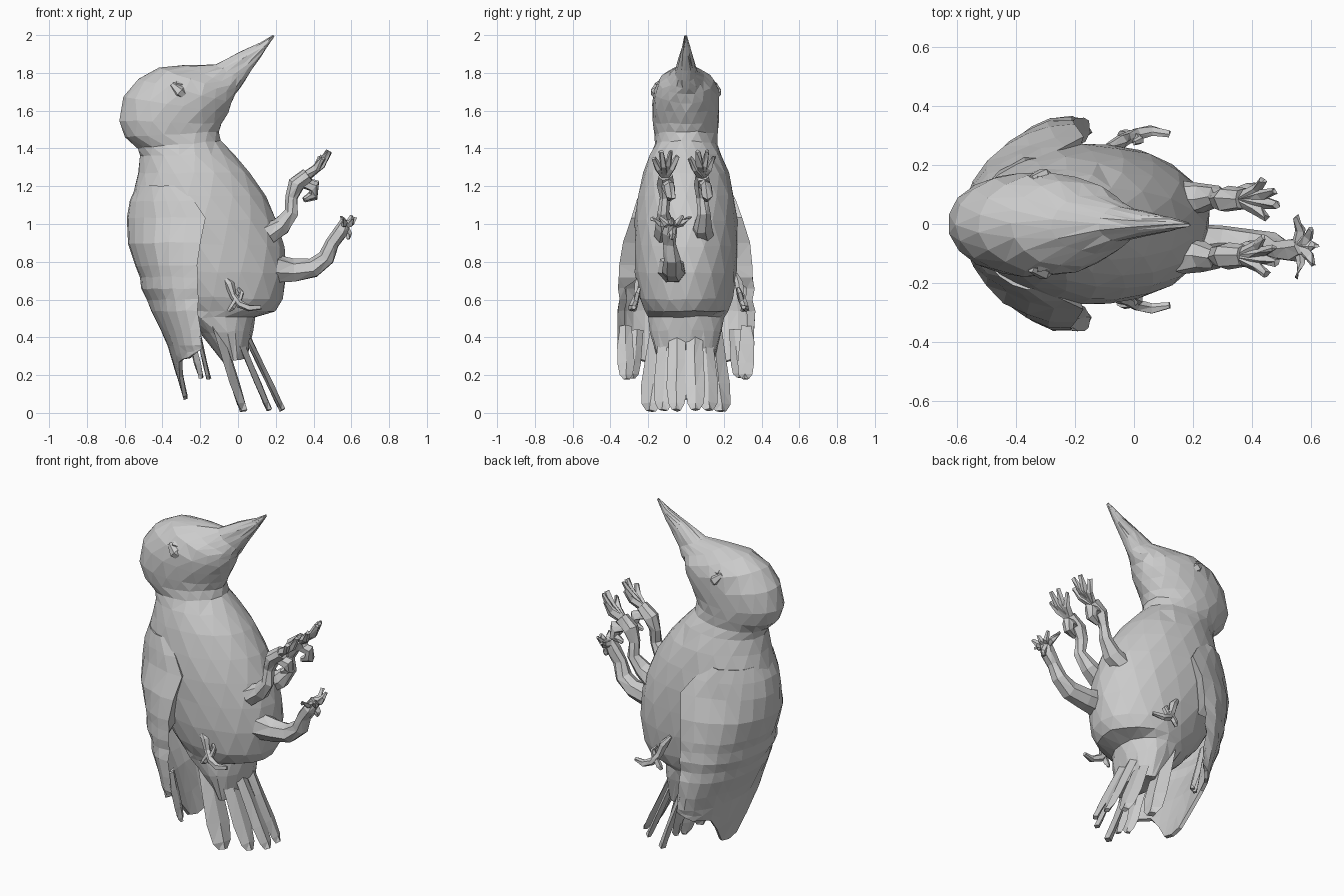
import bpy, bmesh, math, random
from mathutils import Vector as V

if "Cube" in bpy.data.objects:
    bpy.data.objects.remove(bpy.data.objects["Cube"])
random.seed(4)


def finish(name, bm, jitter=0.0):
    for v in bm.verts:
        v.co += V([random.uniform(-jitter, jitter) for _ in range(3)])
    bmesh.ops.triangulate(bm, faces=bm.faces[:])
    bmesh.ops.recalc_face_normals(bm, faces=bm.faces[:])
    me = bpy.data.meshes.new(name)
    bm.to_mesh(me)
    bm.free()
    ob = bpy.data.objects.new(name, me)
    bpy.context.collection.objects.link(ob)
    return ob


def loft(bm, rings):
    rows = [[bm.verts.new(p) for p in r] for r in rings]
    n = len(rows[0])
    for a, b in zip(rows, rows[1:]):
        for i in range(n):
            bm.faces.new((a[i], a[(i + 1) % n], b[(i + 1) % n], b[i]))
    bm.faces.new(rows[0])
    bm.faces.new(rows[-1][::-1])


def tube(bm, pts, radii, n=7):
    pts = [V(p) for p in pts]
    rings = []
    for i, p in enumerate(pts):
        d = (pts[min(i + 1, len(pts) - 1)] - pts[max(i - 1, 0)]).normalized()
        side = V((0, 1, 0)) if abs(d.y) < 0.9 else V((1, 0, 0))
        u = d.cross(side).normalized()
        w = d.cross(u)
        rings.append([p + radii[i] * (u * math.cos(6.2832 * k / n) + w * math.sin(6.2832 * k / n))
                      for k in range(n)])
    loft(bm, rings)


def feather(bm, root, tip, wide, half, thick=0.016):
    root, tip, wide = V(root), V(tip), V(wide).normalized()
    nrm = (tip - root).cross(wide).normalized() * thick
    rings = []
    for t, s in ((0, .8), (.35, .9), (.7, 1), (.92, .8), (1, .4)):
        c = root.lerp(tip, t)
        rings.append([c + wide * half * s, c + nrm, c - wide * half * s, c - nrm])
    loft(bm, rings)


# Body, head and beak: each ring runs from a back point to a front point
rows = [(-.08, .27, .05, .29, .15), (-.20, .42, .08, .44, .19), (-.29, .50, .09, .51, .205),
        (-.33, .54, .20, .54, .22), (-.40, .62, .24, .60, .25), (-.48, .75, .26, .74, .27),
        (-.54, .90, .245, .88, .275), (-.57, 1.02, .205, 1.02, .275), (-.56, 1.15, .145, 1.15, .255),
        (-.53, 1.27, .07, 1.27, .225), (-.515, 1.36, -.02, 1.37, .19), (-.53, 1.40, -.09, 1.44, .168),
        (-.60, 1.46, -.10, 1.49, .167), (-.635, 1.55, -.085, 1.53, .175), (-.61, 1.67, -.055, 1.59, .18),
        (-.53, 1.77, -.03, 1.64, .172), (-.42, 1.825, -.01, 1.685, .145), (-.28, 1.84, .01, 1.715, .10),
        (-.12, 1.845, .035, 1.755, .06), (.0, 1.905, .07, 1.81, .042), (.12, 1.96, .125, 1.89, .024),
        (.185, 2.0, .19, 1.99, .006)]
bm = bmesh.new()
N = 18
rings = []
for xb, zb, xf, zf, hy in rows:
    ring = []
    for k in range(N):
        a = 2 * math.pi * (k + 0.5 * (len(rings) % 2)) / N
        t = 0.5 + 0.5 * math.cos(a)
        ring.append((xb + (xf - xb) * t, hy * math.sin(a), zb + (zf - zb) * t))
    rings.append(ring)
loft(bm, rings)
finish("body_and_head", bm, 0.004)

# Eyes
bm = bmesh.new()
for s in (-1, 1):
    tube(bm, [(-.35, s * .15, 1.74), (-.31, s * .157, 1.70), (-.27, s * .14, 1.665)], [.015, .034, .02], 6)
    tube(bm, [(-.33, s * .145, 1.74), (-.26, s * .135, 1.73)], [.02, .012], 5)
finish("eyes", bm)

# Folded wings: a shell sunk into the shoulders and wrapped around the back
wing_rows = [(1.20, -.53, -.32, .22), (1.12, -.563, -.24, .256),
             (1.03, -.58, -.18, .288), (.90, -.573, -.205, .33), (.78, -.535, -.22, .348),
             (.72, -.51, -.22, .35), (.66, -.50, -.22, .358), (.60, -.47, -.22, .353),
             (.54, -.45, -.22, .36), (.44, -.40, -.205, .36), (.36, -.365, -.20, .355)]
# Hem height of each column, from the middle of the back to the front edge
hem = [.07, .085, .19, .27, .29, .29, .31, .34]
bm = bmesh.new()
M = 14
grid = []


def wing_point(j, z, xb, xf, hy):
    a = math.pi * (j / M - 0.5)
    return V((xf + (xb - xf) * math.cos(a), hy * math.sin(a), z))


def wing_line(points):
    # the front edges fold in towards the body
    ends = []
    for p in (points[0], points[-1]):
        inset = .10 if p.z > .7 else .03
        ends.append(V((p.x - .04, p.y - math.copysign(inset, p.y), p.z)))
    grid.append([bm.verts.new(p) for p in [ends[0]] + points + [ends[1]]])


for z, xb, xf, hy in wing_rows:
    wing_line([wing_point(j, z, xb, xf, hy) for j in range(M + 1)])
for t in (.55, 1):
    pts = []
    for j in range(M + 1):
        d = (.36 - hem[abs(j - M // 2)]) * t
        pts.append(wing_point(j, .36 - d, -.365 + d * .3, -.20 + d * .1, .355 - d * .2))
    wing_line(pts)
for a, b in zip(grid, grid[1:]):
    for j in range(M + 2):
        bm.faces.new((a[j], a[j + 1], b[j + 1], b[j]))
wings = finish("folded_wings", bm, 0.004)
solid = wings.modifiers.new("thickness", 'SOLIDIFY')
solid.thickness = 0.02
solid.offset = 0

# Outer wing feathers hanging below the hem
bm = bmesh.new()
for s in (-1, 1):
    feather(bm, (-.22, s * .325, .46), (-.155, s * .315, .18), (.15, s, 0), .045, .012)
    feather(bm, (-.26, s * .26, .44), (-.195, s * .285, .185), (.4, s, 0), .045, .012)
finish("outer_wing_feathers", bm, 0.003)

# Tail feathers, arched so the outer ones lie further back
bm = bmesh.new()
for s in (-1, 1):
    feather(bm, (-.12, s * .13, .48), (.03, s * .185, .01), (-.4, s, 0), .072, .02)
    feather(bm, (-.03, s * .09, .48), (.165, s * .12, .015), (-.3, s, 0), .06)
    feather(bm, (.04, s * .045, .42), (.235, s * .05, .015), (-.1, s, 0), .055)
finish("tail_feathers", bm, 0.003)


def toes(bm, base, tips, r=0.017):
    base = V(base)
    for tip in tips:
        tip = V(tip)
        mid = base.lerp(tip, .55) + V((.012, 0, -.012))
        tube(bm, [base, mid, tip], [r * 1.2, r, r * .6], 5)


# Upper pair of raised legs
for name, y in (("upper_leg_left", .085), ("upper_leg_right", -.11)):
    s = 1 if y > 0 else -1
    bm = bmesh.new()
    tube(bm, [(.16, y, .95), (.23, y, .99), (.285, y + .01 * s, 1.06), (.285, y, 1.14), (.31, y, 1.21),
              (.37, y, 1.26)], [.06, .05, .035, .032, .045, .04])
    toes(bm, (.36, y, 1.25), [(.45, y - .065, 1.35), (.485, y - .02, 1.385),
                              (.475, y + .03, 1.385), (.44, y + .065, 1.36)], .02)
    tube(bm, [(.33, y, 1.22), (.40, y + .02, 1.20), (.40, y + .03, 1.15), (.35, y + .02, 1.13)],
         [.03, .035, .03, .012], 6)
    finish(name, bm, 0.005)

# Lower leg
bm = bmesh.new()
y = -.075
tube(bm, [(.20, y, .76), (.30, y + .01, .75), (.40, y, .765), (.47, y, .82), (.50, y - .01, .90),
          (.545, y - .01, .96), (.57, y, 1.01)], [.08, .065, .052, .045, .036, .042, .03])
toes(bm, (.555, y, .995), [(.55, y - .11, 1.03), (.61, y - .065, 1.035), (.62, y, 1.035),
                           (.60, y + .06, 1.04), (.55, y + .10, 1.035), (.585, y, .92)])
finish("lower_leg", bm, 0.005)

# Small clawed limbs on the flanks, the right one set closer in
bm = bmesh.new()
for s, o in ((-1, .03), (1, 0)):
    tube(bm, [(-.085, s * (.265 - o), .735), (-.045, s * (.28 - o), .68), (-.025, s * (.29 - o), .62),
              (.01, s * (.305 - o), .575), (.06, s * (.315 - o), .555), (.12, s * (.305 - o), .56)],
         [.012, .025, .02, .022, .02, .012], 6)
    tube(bm, [(-.01, s * (.30 - o), .60), (-.035, s * (.305 - o), .56), (-.05, s * (.30 - o), .54)],
         [.018, .017, .01], 5)
    tube(bm, [(.0, s * (.30 - o), .58), (.02, s * (.285 - o), .635), (.0, s * (.275 - o), .66)],
         [.016, .014, .008], 5)
finish("flank_limbs", bm, 0.003)
